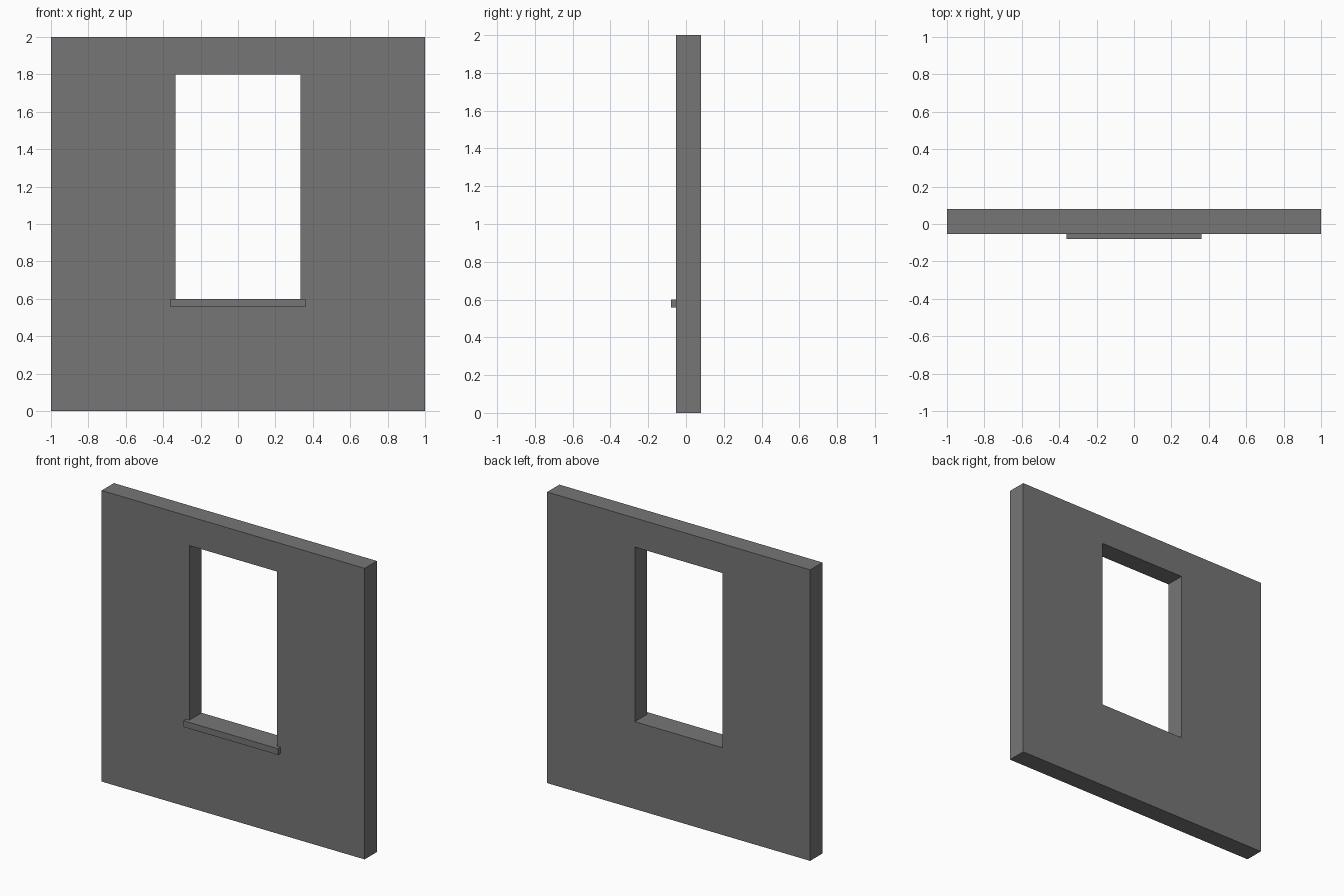
import bpy
import bmesh
from mathutils import Vector

default_cube = bpy.data.objects.get("Cube")
if default_cube:
    bpy.data.objects.remove(default_cube, do_unlink=True)

WALL_FRONT, WALL_BACK = -0.053, 0.08
SILL_FRONT = -0.08
WINDOW_BOTTOM = 0.6

# Single plaster colour
grey = bpy.data.materials.new("wall_grey")
grey.use_nodes = True
colour = (0.18, 0.18, 0.18, 1)
grey.diffuse_color = colour
grey.node_tree.nodes["Principled BSDF"].inputs["Base Color"].default_value = colour


def rectangle(bm, half_width, bottom, top, y):
    corners = ((-half_width, bottom), (half_width, bottom),
               (half_width, top), (-half_width, top))
    return [bm.verts.new((x, y, z)) for x, z in corners]


def finish(name, bm, depth):
    """Extrude the flat front faces backwards and make the object."""
    front = bm.faces[:]
    result = bmesh.ops.extrude_face_region(bm, geom=front, use_keep_orig=True)
    moved = [v for v in result["geom"] if isinstance(v, bmesh.types.BMVert)]
    bmesh.ops.translate(bm, verts=moved, vec=Vector((0, depth, 0)))
    bmesh.ops.recalc_face_normals(bm, faces=bm.faces[:])
    mesh = bpy.data.meshes.new(name)
    bm.to_mesh(mesh)
    bm.free()
    mesh.materials.append(grey)
    obj = bpy.data.objects.new(name, mesh)
    bpy.context.collection.objects.link(obj)


# Wall panel: a ring of four faces around the window opening
bm = bmesh.new()
outer = rectangle(bm, 1, 0, 2, WALL_FRONT)
inner = rectangle(bm, 0.333, WINDOW_BOTTOM, 1.8, WALL_FRONT)
for i in range(4):
    j = (i + 1) % 4
    bm.faces.new((outer[i], outer[j], inner[j], inner[i]))
finish("wall_panel", bm, WALL_BACK - WALL_FRONT)

# Window sill: a thin ledge on the front, slightly wider than the opening
bm = bmesh.new()
bm.faces.new(rectangle(bm, 0.36, 0.557, WINDOW_BOTTOM, SILL_FRONT))
finish("window_sill", bm, WALL_FRONT - SILL_FRONT)
